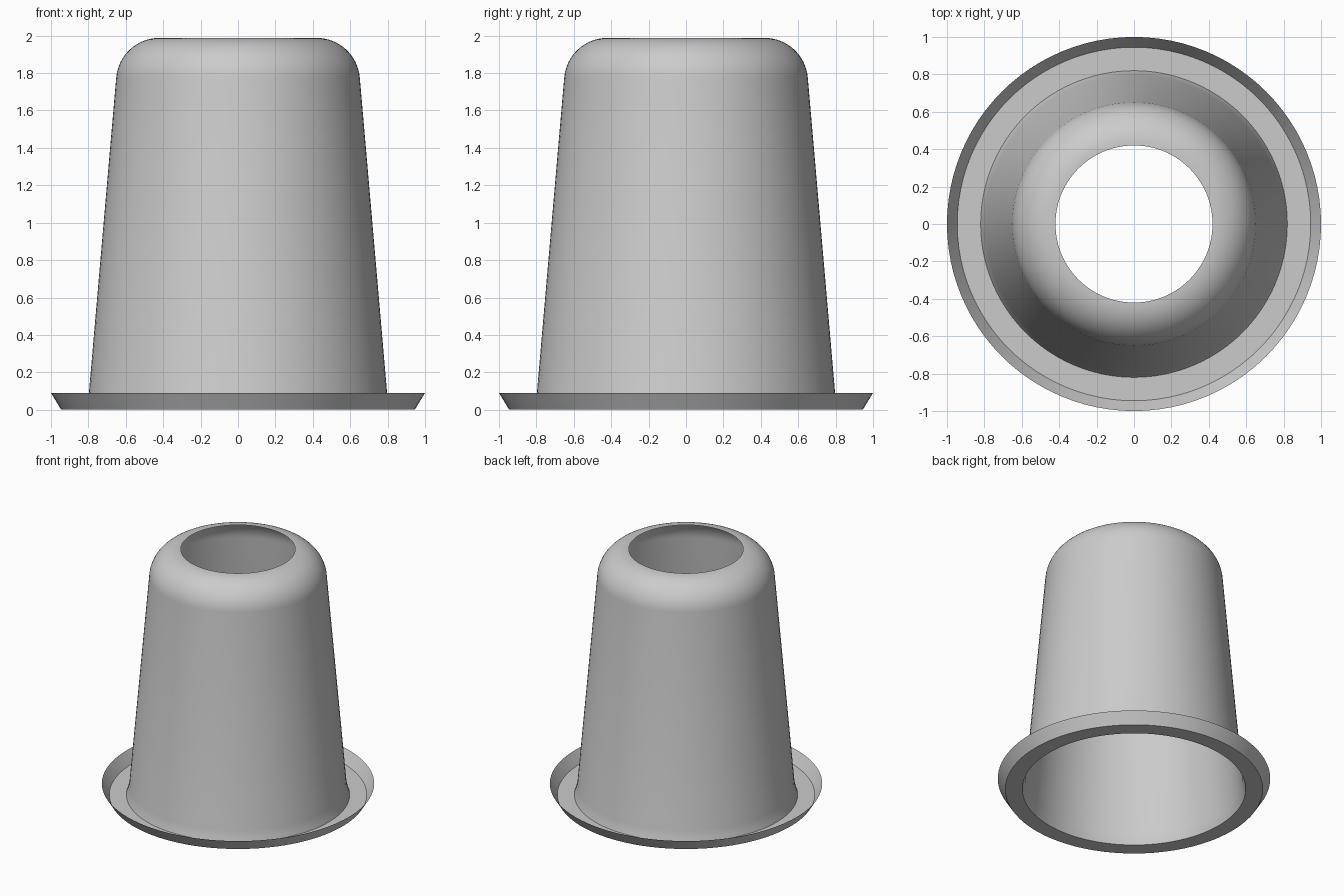
import bpy, bmesh, math

cube = bpy.data.objects.get("Cube")
if cube:
    bpy.data.objects.remove(cube)

SEGMENTS = 96

# Material
grey = bpy.data.materials.new("light_grey")
grey.use_nodes = True
colour = (0.6, 0.6, 0.6, 1)
grey.diffuse_color = colour
grey.node_tree.nodes["Principled BSDF"].inputs["Base Color"].default_value = colour


def lathe(name, profile):
    """Turn a (radius, height) profile around z into an open shell."""
    bm = bmesh.new()
    rings = []
    for r, z in profile:
        angles = [2 * math.pi * i / SEGMENTS for i in range(SEGMENTS)]
        rings.append([bm.verts.new((r * math.cos(a), r * math.sin(a), z)) for a in angles])
    for low, high in zip(rings, rings[1:]):
        for i in range(SEGMENTS):
            j = (i + 1) % SEGMENTS
            bm.faces.new((low[i], low[j], high[j], high[i]))
    mesh = bpy.data.meshes.new(name)
    bm.to_mesh(mesh)
    bm.free()
    mesh.materials.append(grey)
    obj = bpy.data.objects.new(name, mesh)
    bpy.context.collection.objects.link(obj)
    bpy.ops.object.select_all(action="DESELECT")
    obj.select_set(True)
    bpy.context.view_layer.objects.active = obj
    bpy.ops.object.shade_smooth_by_angle(angle=math.radians(30))
    return obj


# Flared rim, flat flange and the small flare at the foot of the wall
profile = [(1.0, 0.09), (0.945, 0), (0.82, 0), (0.811, 0.03), (0.798, 0.08)]

# Rounded shoulder, tangent to the tapered wall, ending at the round opening
hole, top, fillet = 0.42, 1.988, 0.232
for i in range(17):
    a = math.radians(5 + 85 * i / 16)
    profile.append((hole + fillet * math.cos(a), top - fillet + fillet * math.sin(a)))

lathe("flanged_cup_shell", profile)
